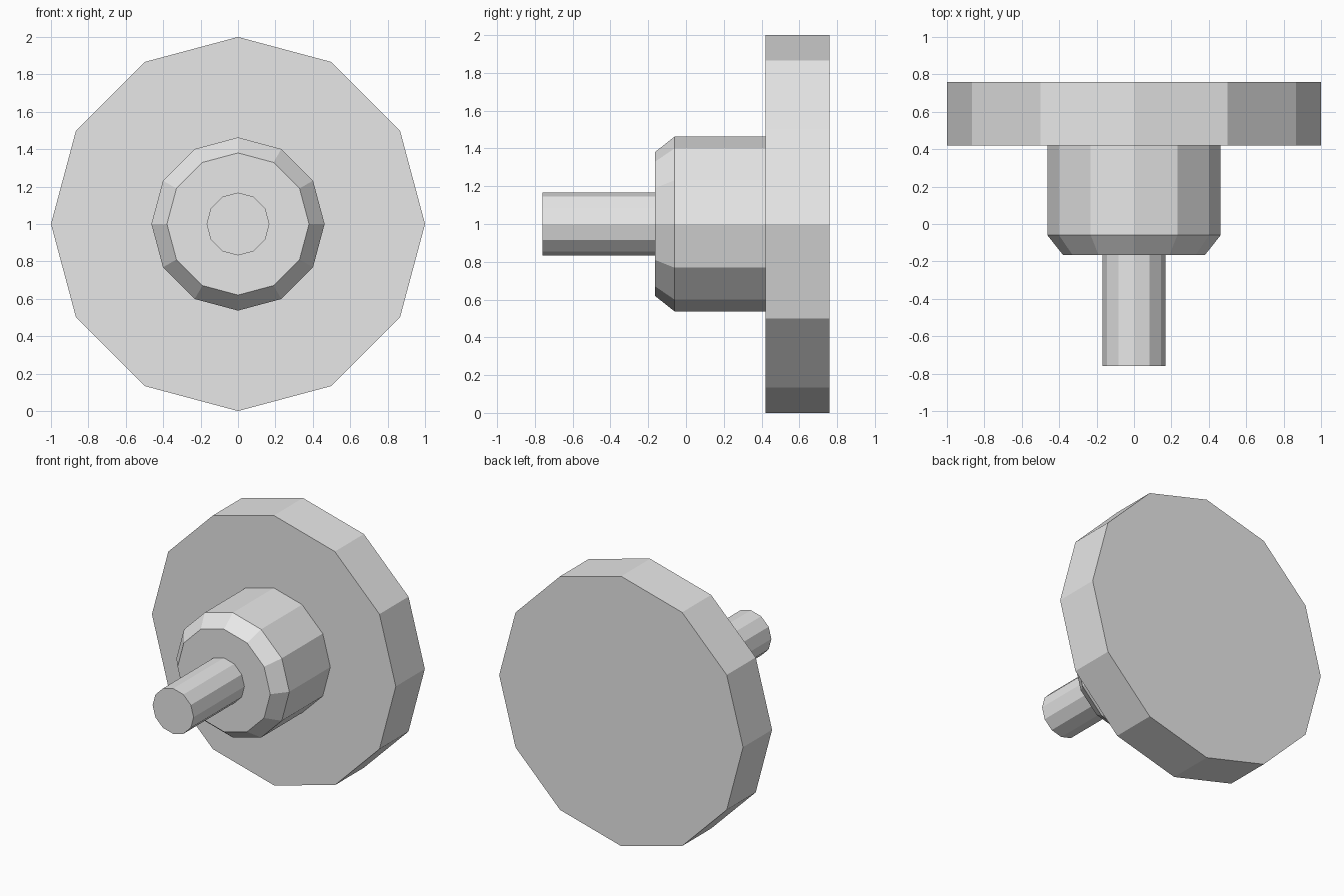
import bpy, bmesh, math

if "Cube" in bpy.data.objects:
    bpy.data.objects.remove(bpy.data.objects["Cube"])

SIDES = 12
AXIS_Z = 1.0

grey = bpy.data.materials.new("light grey")
grey.diffuse_color = (0.8, 0.8, 0.8, 1.0)
grey.use_nodes = True
grey.node_tree.nodes["Principled BSDF"].inputs["Base Color"].default_value = grey.diffuse_color


def turned_part(name, profile):
    """Flat-sided solid turned around the y axis from (y, radius) pairs."""
    bm = bmesh.new()
    rings = []
    for y, r in profile:
        rings.append([bm.verts.new((r * math.cos(2 * math.pi * i / SIDES), y,
                                    AXIS_Z + r * math.sin(2 * math.pi * i / SIDES)))
                      for i in range(SIDES)])
    for a, b in zip(rings, rings[1:]):
        for i in range(SIDES):
            j = (i + 1) % SIDES
            bm.faces.new((a[i], a[j], b[j], b[i]))
    bm.faces.new(rings[0])
    bm.faces.new(rings[-1])
    bmesh.ops.recalc_face_normals(bm, faces=bm.faces)
    mesh = bpy.data.meshes.new(name)
    bm.to_mesh(mesh)
    bm.free()
    mesh.materials.append(grey)
    obj = bpy.data.objects.new(name, mesh)
    bpy.context.collection.objects.link(obj)
    return obj


# Large disc at the back
turned_part("disc", [(0.42, 1.0), (0.76, 1.0)])
# Hub with a chamfered front edge
turned_part("hub", [(-0.165, 0.38), (-0.06, 0.463), (0.42, 0.463)])
# Thin shaft at the front
turned_part("shaft", [(-0.76, 0.168), (-0.165, 0.168)])
